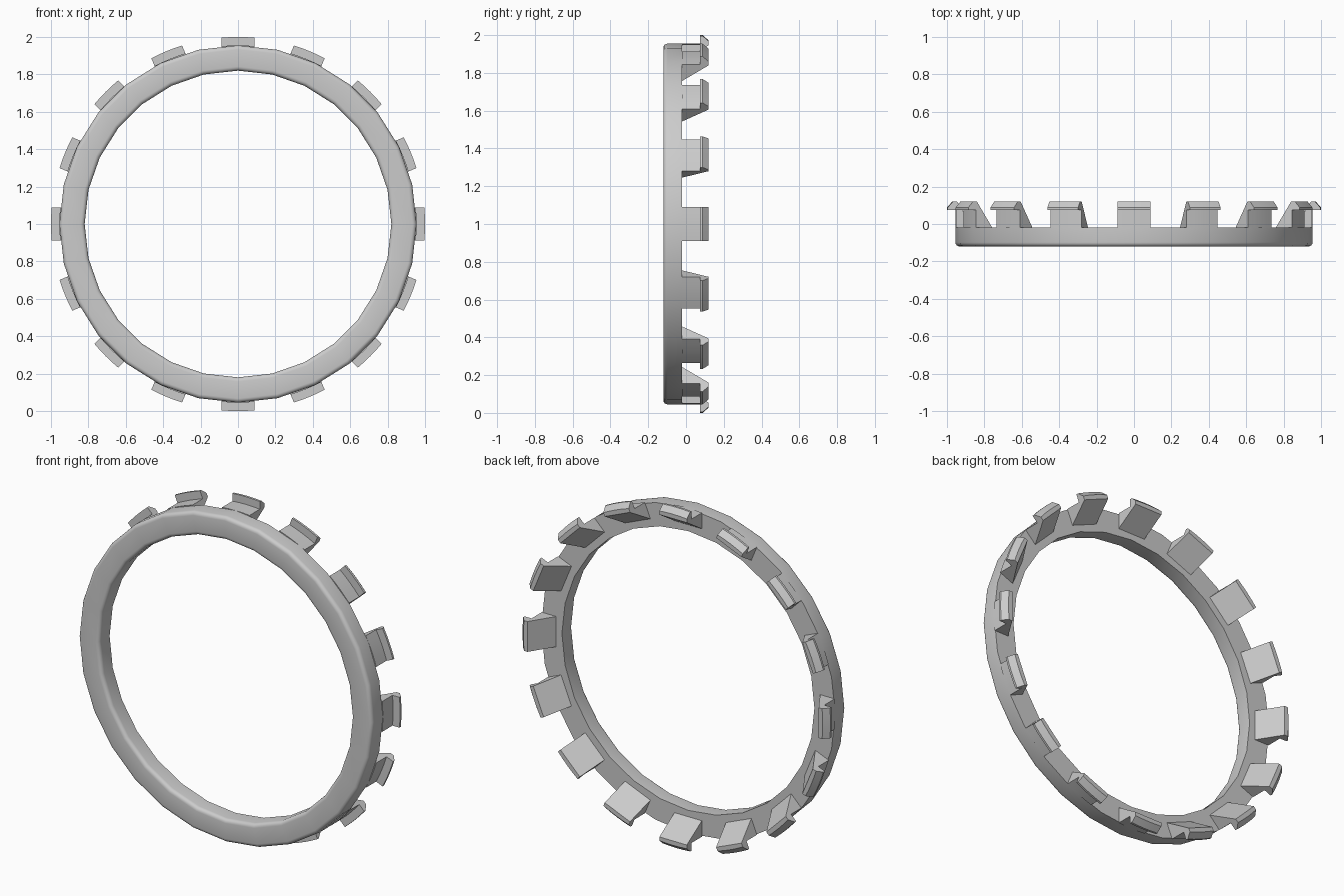
import bpy, bmesh, math

if "Cube" in bpy.data.objects:
    bpy.data.objects.remove(bpy.data.objects["Cube"])

CENTRE_Z = 1.0


def finish(bm, name, angle):
    bmesh.ops.recalc_face_normals(bm, faces=bm.faces)
    me = bpy.data.meshes.new(name)
    bm.to_mesh(me)
    bm.free()
    ob = bpy.data.objects.new(name, me)
    bpy.context.collection.objects.link(ob)
    ob.location.z = CENTRE_Z
    bpy.ops.object.select_all(action='DESELECT')
    ob.select_set(True)
    bpy.context.view_layer.objects.active = ob
    bpy.ops.object.shade_smooth_by_angle(angle=math.radians(angle))
    return ob


def loft(bm, sections):
    """Join closed sections with quads, wrapping around each section."""
    for a, b in zip(sections, sections[1:]):
        n = len(a)
        for i in range(n):
            j = (i + 1) % n
            bm.faces.new((a[i], a[j], b[j], b[i]))


# Ring: (radius, y) profile with rounded front edges, revolved about y
R_IN, R_OUT, FRONT, BACK, FIL = 0.82, 0.955, -0.12, -0.02, 0.022
profile = [(R_IN, BACK)]
for k in range(5):
    a = math.radians(90 * k / 4)
    profile.append((R_IN + FIL * (1 - math.cos(a)), FRONT + FIL * (1 - math.sin(a))))
for k in range(5):
    a = math.radians(90 * k / 4)
    profile.append((R_OUT - FIL * (1 - math.sin(a)), FRONT + FIL * (1 - math.cos(a))))
profile.append((R_OUT, BACK))

SIDES = 28
bm = bmesh.new()
rings = []
for s in range(SIDES):
    t = 2 * math.pi * s / SIDES
    rings.append([bm.verts.new((r * math.sin(t), y, r * math.cos(t))) for r, y in profile])
loft(bm, rings + rings[:1])
finish(bm, "ring", 30)

# Snap clips: hooked profile, sloped inside, curved outside, parallel sides
CLIPS, HALF, STEPS = 16, 0.089, 4
hook = [(0.857, -0.02), (0.955, -0.02), (0.955, 0.075), (1.0, 0.075),
        (1.0, 0.088), (0.972, 0.12), (0.946, 0.12)]
for c in range(CLIPS):
    t = 2 * math.pi * c / CLIPS
    sn, cs = math.sin(t), math.cos(t)
    bm = bmesh.new()
    sections = []
    for s in range(STEPS + 1):
        u = HALF * (2 * s / STEPS - 1)
        sec = []
        for i, (r, y) in enumerate(hook):
            h = math.sqrt(r * r - u * u) if 0 < i < len(hook) - 1 else r
            sec.append(bm.verts.new((u * cs + h * sn, y, h * cs - u * sn)))
        sections.append(sec)
    loft(bm, sections)
    bm.faces.new(sections[0])
    bm.faces.new(sections[-1])
    finish(bm, f"clip_{c + 1:02d}", 25)
